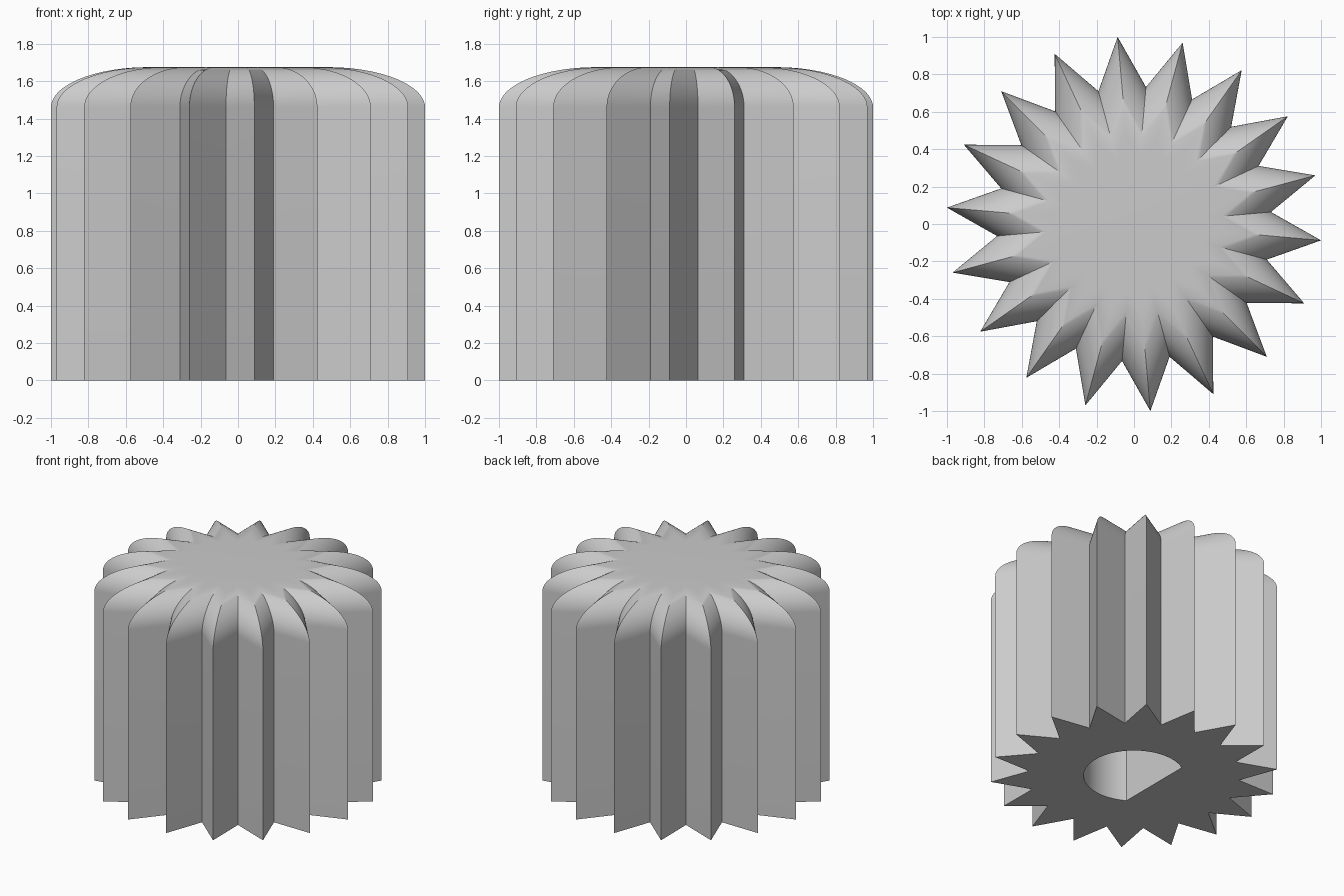
import bpy, bmesh, math

cube = bpy.data.objects.get("Cube")
if cube:
    bpy.data.objects.remove(cube, do_unlink=True)

TEETH, TIP_R, VALLEY_R = 18, 1.004, 0.735
HEIGHT, SHOULDER_Z, TOP_SCALE = 1.675, 1.46, 0.48
HOLE_R, FLAT_X, HOLE_DEPTH = 0.352, -0.184, 1.2
DOME_STEPS, HOLE_STEPS = 20, 48


def star(scale):
    """Ridged outline, tips and valleys alternating."""
    step = math.pi / TEETH
    for i in range(2 * TEETH):
        r = scale * (VALLEY_R if i % 2 else TIP_R)
        a = math.radians(-5) + i * step
        yield r * math.cos(a), r * math.sin(a)


def d_shape():
    """Round outline with one flat side, facing -x."""
    end = math.acos(FLAT_X / HOLE_R)
    for i in range(HOLE_STEPS + 1):
        a = -end + 2 * end * i / HOLE_STEPS
        yield HOLE_R * math.cos(a), HOLE_R * math.sin(a)


def ring(bm, outline, z):
    return [bm.verts.new((x, y, z)) for x, y in outline]


def skin(bm, a, b):
    n = len(a)
    for i in range(n):
        j = (i + 1) % n
        bm.faces.new((a[i], a[j], b[j], b[i]))


def loop_edges(bm, verts):
    return [bm.edges.get((v, verts[i - 1])) for i, v in enumerate(verts)]


bm = bmesh.new()

# Ridged wall and rounded shoulder
bottom = ring(bm, star(1), 0)
previous = bottom
for k in range(DOME_STEPS + 1):
    t = math.pi / 2 * k / DOME_STEPS
    scale = TOP_SCALE + (1 - TOP_SCALE) * math.cos(t)
    current = ring(bm, star(scale), SHOULDER_Z + (HEIGHT - SHOULDER_Z) * math.sin(t))
    skin(bm, previous, current)
    previous = current
bm.faces.new(previous)

# Blind shaft hole
hole_rim = ring(bm, d_shape(), 0)
hole_end = ring(bm, d_shape(), HOLE_DEPTH)
skin(bm, hole_rim, hole_end)
bm.faces.new(hole_end)

# Underside around the hole
bmesh.ops.triangle_fill(bm, use_beauty=True,
                        edges=loop_edges(bm, bottom) + loop_edges(bm, hole_rim))
bmesh.ops.recalc_face_normals(bm, faces=bm.faces)

mesh = bpy.data.meshes.new("ridged_knob")
bm.to_mesh(mesh)
bm.free()
knob = bpy.data.objects.new("ridged_knob", mesh)
bpy.context.collection.objects.link(knob)

# Plain grey plastic
grey = bpy.data.materials.new("grey_plastic")
grey.use_nodes = True
colour = (0.6, 0.6, 0.6, 1)
grey.diffuse_color = colour
grey.node_tree.nodes["Principled BSDF"].inputs["Base Color"].default_value = colour
mesh.materials.append(grey)

bpy.ops.object.select_all(action='DESELECT')
knob.select_set(True)
bpy.context.view_layer.objects.active = knob
bpy.ops.object.shade_smooth_by_angle(angle=math.radians(30))
